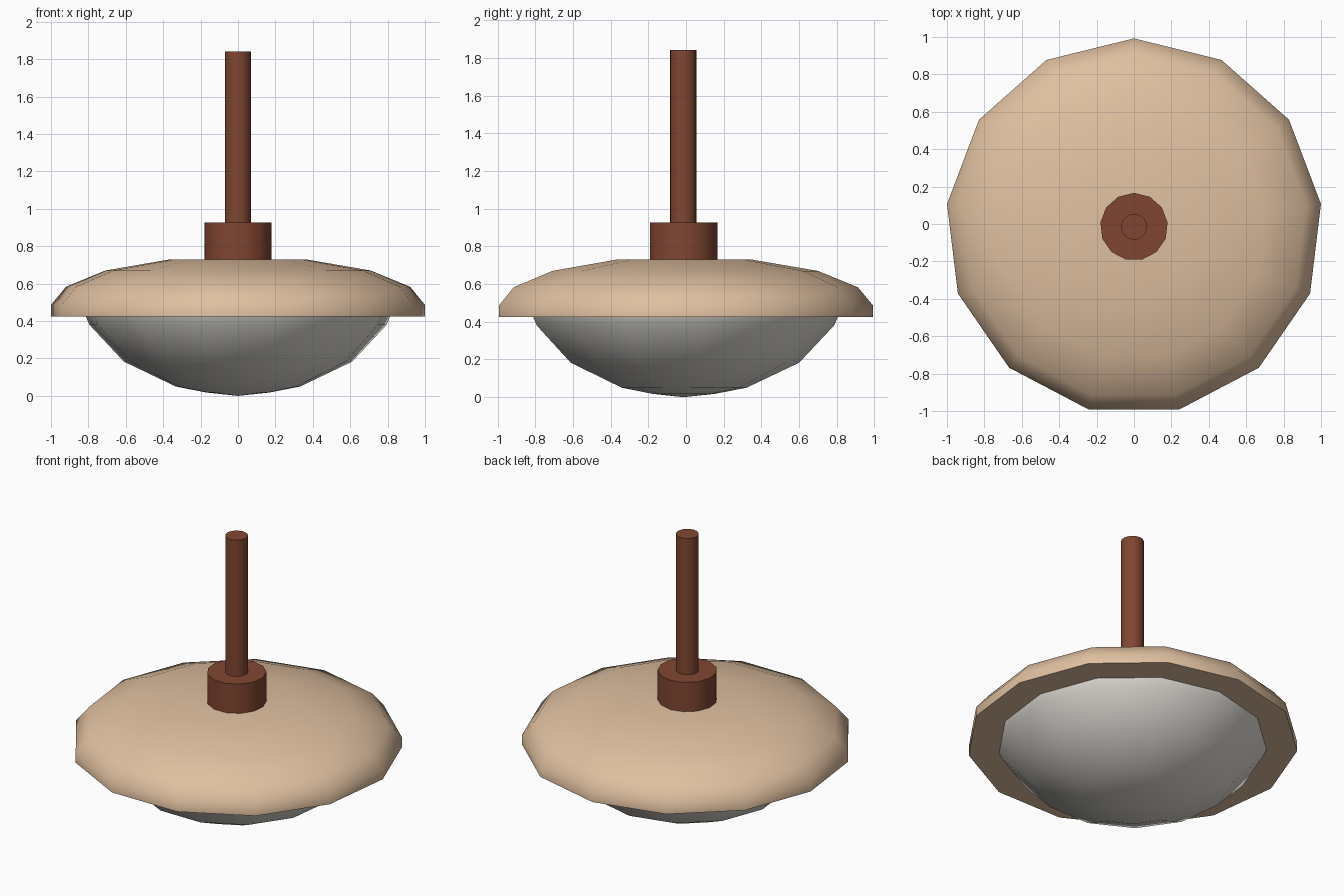
import bpy, bmesh, math

if "Cube" in bpy.data.objects:
    bpy.data.objects.remove(bpy.data.objects["Cube"])

CY = -0.0146  # odd-sided rings are shifted so the bounds are centred


def material(name, srgb):
    lin = [((c / 255 + 0.055) / 1.055) ** 2.4 for c in srgb]
    m = bpy.data.materials.new(name)
    m.diffuse_color = (*lin, 1)
    m.use_nodes = True
    m.node_tree.nodes["Principled BSDF"].inputs["Base Color"].default_value = m.diffuse_color
    return m


def lathe(name, profile, sides, mat, cap_start=False, cap_end=False):
    """Revolve (radius, z) points about the vertical axis, one vertex facing +y."""
    bm = bmesh.new()
    rings = []
    for r, z in profile:
        if r == 0:
            rings.append([bm.verts.new((0, CY, z))] * sides)
            continue
        ring = []
        for i in range(sides):
            a = math.pi / 2 + 2 * math.pi * i / sides
            ring.append(bm.verts.new((r * math.cos(a), CY + r * math.sin(a), z)))
        rings.append(ring)
    for lo, hi in zip(rings, rings[1:]):
        for i in range(sides):
            j = (i + 1) % sides
            bm.faces.new(list(dict.fromkeys((lo[i], lo[j], hi[j], hi[i]))))
    if cap_start:
        bm.faces.new(rings[0][::-1])
    if cap_end:
        bm.faces.new(rings[-1])
    me = bpy.data.meshes.new(name)
    bm.to_mesh(me)
    bm.free()
    me.materials.append(mat)
    ob = bpy.data.objects.new(name, me)
    bpy.context.collection.objects.link(ob)
    bpy.ops.object.select_all(action='DESELECT')
    ob.select_set(True)
    bpy.context.view_layer.objects.active = ob
    bpy.ops.object.shade_smooth_by_angle(angle=math.radians(50))
    return ob


tan = material("tan", (224, 192, 160))
brown = material("red_brown", (128, 70, 49))
glass = material("pale_grey", (222, 219, 212))

# Shade: flat underside ring, short rim, shallow dome with flat top
lathe("shade", [(0.82, 0.425), (1.007, 0.425), (1.007, 0.487), (0.927, 0.583),
                (0.715, 0.67), (0.365, 0.73)], 13, tan, cap_end=True)

# Glass bowl hanging below the shade
lathe("glass_bowl", [(0, 0.0), (0.17, 0.018), (0.335, 0.05), (0.615, 0.183),
                     (0.80, 0.38), (0.82, 0.425)], 13, glass)

# Collar and hanging rod
lathe("collar", [(0.181, 0.725), (0.181, 0.927)], 13, brown, True, True)
lathe("rod", [(0.069, 0.9), (0.069, 1.842)], 32, brown, True, True)
